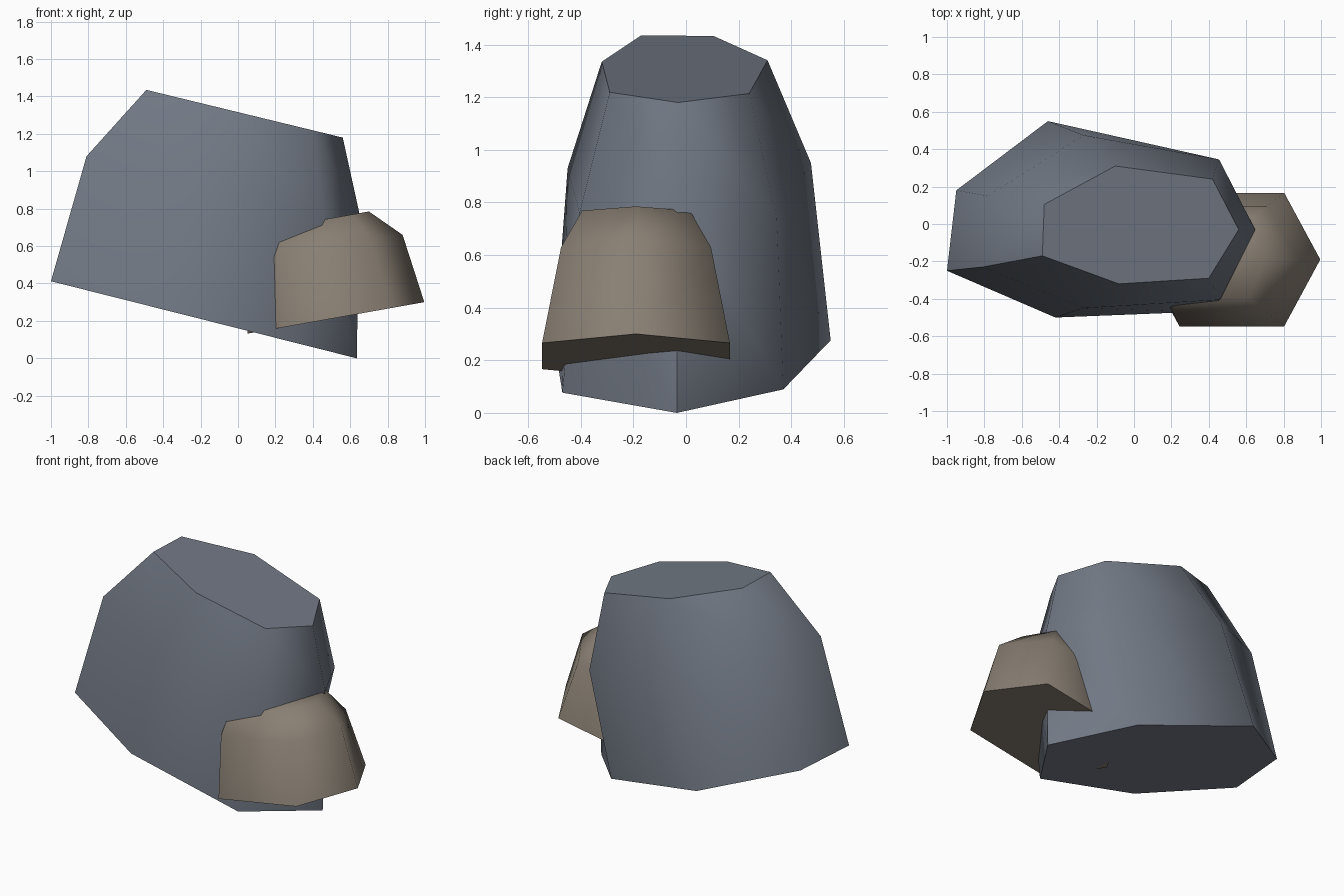
import bpy, bmesh, math

if "Cube" in bpy.data.objects:
    bpy.data.objects.remove(bpy.data.objects["Cube"])


def material(name, rgb):
    m = bpy.data.materials.new(name)
    m.diffuse_color = (*rgb, 1)
    m.use_nodes = True
    m.node_tree.nodes["Principled BSDF"].inputs["Base Color"].default_value = m.diffuse_color
    return m


def loft_rock(name, rings, mat):
    """Skin a stack of rings with the same number of points, capped at both ends."""
    bm = bmesh.new()
    loops = [[bm.verts.new(p) for p in ring] for ring in rings]
    n = len(loops[0])
    for low, high in zip(loops, loops[1:]):
        for i in range(n):
            j = (i + 1) % n
            bm.faces.new((low[i], low[j], high[j], high[i]))
    bm.faces.new(loops[0][::-1])
    bm.faces.new(loops[-1])
    bmesh.ops.recalc_face_normals(bm, faces=bm.faces[:])
    me = bpy.data.meshes.new(name)
    bm.to_mesh(me)
    bm.free()
    me.materials.append(mat)
    ob = bpy.data.objects.new(name, me)
    bpy.context.collection.objects.link(ob)
    bpy.ops.object.select_all(action='DESELECT')
    ob.select_set(True)
    bpy.context.view_layer.objects.active = ob
    bpy.ops.object.shade_smooth_by_angle(angle=math.radians(60))
    return ob


slate = material("slate grey", (0.165, 0.188, 0.230))
brown = material("brown grey", (0.250, 0.212, 0.172))

# Large seven-sided boulder, flat ends tilted down towards +x
base = [(x, y, 0.16 - 0.252 * x) for x, y in
        ((-1, -0.25), (-0.95, 0.18), (-0.46, 0.55), (0.28, 0.37),
         (0.635, -0.035), (0.33, -0.47), (-0.42, -0.5))]
belly = [(-0.81, -0.23, 1.08), (-0.78, 0.15, 1.07), (-0.27, 0.475, 0.95),
         (0.455, 0.345, 0.74), (0.648, -0.03, 0.78), (0.46, -0.405, 0.76),
         (-0.27, -0.45, 0.93)]
crown = [(x, y, 1.316 - 0.243 * x) for x, y in
         ((-0.49, -0.17), (-0.48, 0.105), (-0.1, 0.31), (0.42, 0.24),
          (0.56, -0.03), (0.4, -0.29), (-0.08, -0.32))]
loft_rock("large_boulder", [base, belly, crown], slate)


# Small six-sided boulder, symmetric across its own long axis, rising towards +x
def hexagon(cx, cz, long_r, short_x, half_y):
    pts = ((long_r, 0), (short_x, half_y), (-short_x, half_y),
           (-long_r, 0), (-short_x, -half_y), (short_x, -half_y))
    return [(cx + x, -0.19 + y, cz + 0.178 * x) for x, y in pts]


loft_rock("small_boulder", [
    hexagon(0.523, 0.216, 0.473, 0.28, 0.357),
    hexagon(0.46, 0.585, 0.42, 0.25, 0.285),
    hexagon(0.42, 0.735, 0.28, 0.19, 0.205)], brown)
